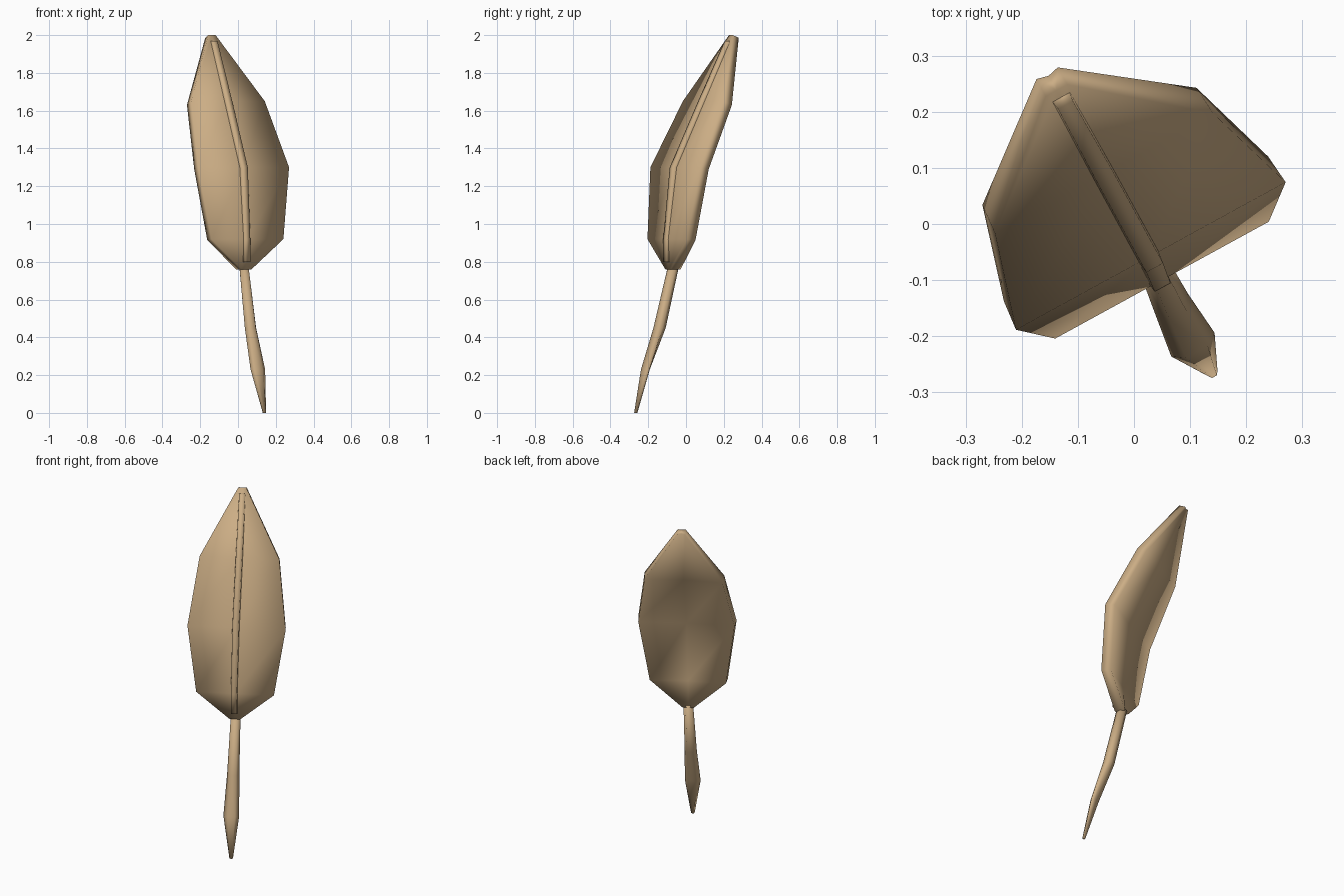
import bpy, bmesh, math
from mathutils import Vector

cube = bpy.data.objects.get("Cube")
if cube:
    bpy.data.objects.remove(cube)

tan = bpy.data.materials.new("warm_tan")
tan.use_nodes = True
COLOR = (0.6, 0.42, 0.235, 1)
tan.diffuse_color = COLOR
tan.node_tree.nodes["Principled BSDF"].inputs["Base Color"].default_value = COLOR

# The leaf is turned about z: SIDE runs across the blade, FACE points out of its front
SIDE = Vector((0.877, 0.48, 0))
FACE = Vector((0.48, -0.877, 0))
UP = Vector((0, 0, 1))


def loft(name, rings):
    """Skin a closed tube through rings of equal point count."""
    bm = bmesh.new()
    loops = [[bm.verts.new(p) for p in ring] for ring in rings]
    n = len(loops[0])
    for low, high in zip(loops, loops[1:]):
        for i in range(n):
            j = (i + 1) % n
            bm.faces.new((low[i], low[j], high[j], high[i]))
    bm.faces.new(loops[0][::-1])
    bm.faces.new(loops[-1])
    bmesh.ops.recalc_face_normals(bm, faces=bm.faces)
    for f in bm.faces:
        f.smooth = True
    mesh = bpy.data.meshes.new(name)
    bm.to_mesh(mesh)
    bm.free()
    mesh.materials.append(tan)
    obj = bpy.data.objects.new(name, mesh)
    bpy.context.collection.objects.link(obj)
    return obj


def blade_ring(centre, half, thick, drop):
    c = Vector(centre)
    back = -FACE * thick - UP * drop
    return [c - SIDE * half, c, c + SIDE * half,
            c + SIDE * half * 0.98 + back, c + back * 0.85,
            c - SIDE * half * 0.98 + back]


def oval_ring(centre, half_side, half_face, sides=6):
    angles = [math.tau * i / sides for i in range(sides)]
    return [Vector(centre) + SIDE * half_side * math.cos(a)
            + FACE * half_face * math.sin(a) for a in angles]


def rib_ring(centre, half, depth):
    c = Vector(centre)
    back = -FACE * depth
    return [c - SIDE * half, c + SIDE * half,
            c + SIDE * half * 1.3 + back, c - SIDE * half * 1.3 + back]


# Blade: front centre, half width, thickness, lowering of the back edge
loft("leaf_blade", [blade_ring(*row) for row in (
    ((0.045, -0.095, 0.76), 0.03, 0.06, 0),
    ((0.05, -0.1, 0.92), 0.217, 0.055, 0.005),
    ((0.03, -0.057, 1.3), 0.274, 0.055, 0.01),
    ((-0.053, 0.09, 1.65), 0.222, 0.055, 0.02),
    ((-0.138, 0.238, 2.0), 0.022, 0.035, 0.015))])

# Raised midrib down the front of the blade
loft("midrib", [rib_ring(*row) for row in (
    ((0.052, -0.113, 0.8), 0.016, 0.03),
    ((0.051, -0.113, 0.92), 0.016, 0.035),
    ((0.037, -0.078, 1.3), 0.017, 0.04),
    ((-0.045, 0.072, 1.65), 0.017, 0.04),
    ((-0.122, 0.212, 1.97), 0.015, 0.03))])

# Stem, swelling low down and tapering to the foot
loft("stem", [oval_ring(*row) for row in (
    ((0.14, -0.266, 0), 0.01, 0.008),
    ((0.105, -0.215, 0.23), 0.044, 0.017),
    ((0.066, -0.14, 0.45), 0.034, 0.032),
    ((0.032, -0.068, 0.77), 0.027, 0.03))])
